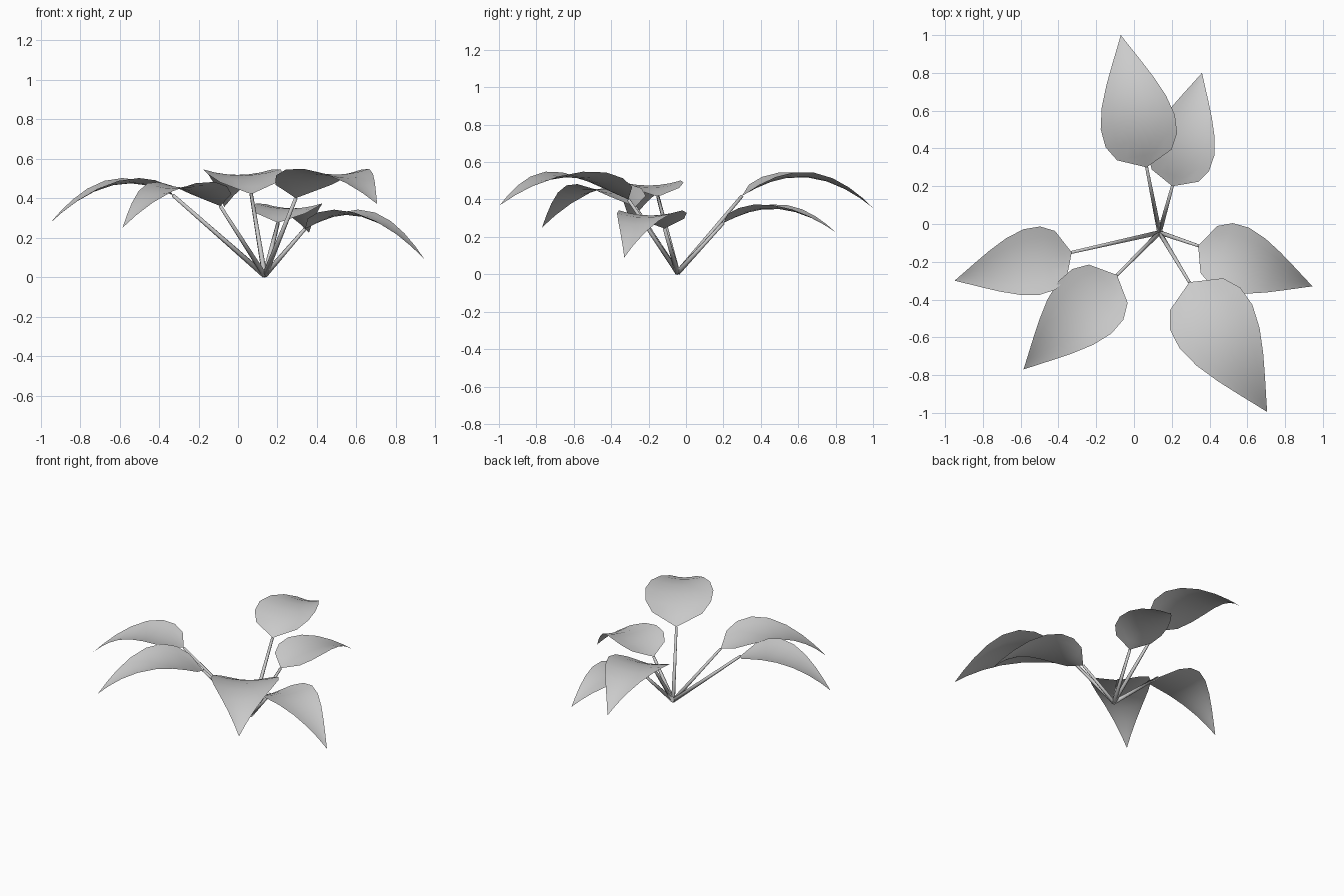
import bpy, bmesh, math
from mathutils import Vector

if "Cube" in bpy.data.objects:
    bpy.data.objects.remove(bpy.data.objects["Cube"])

ROOT = Vector((0.135, -0.045, 0.008))
ROWS, COLS = 8, 6

# name, blade base (x, y, z), blade tip (x, y, z), midrib peak height
LEAVES = [
    ("back",        (0.067, 0.30, 0.42),   (-0.07, 1.0, 0.355),    0.52),
    ("back_right",  (0.203, 0.20, 0.275),  (0.36, 0.80, 0.225),    0.35),
    ("left",        (-0.33, -0.15, 0.415), (-0.95, -0.30, 0.275),  0.475),
    ("front_left",  (-0.09, -0.27, 0.36),  (-0.585, -0.77, 0.25),  0.455),
    ("front_right", (0.293, -0.308, 0.40), (0.705, -0.995, 0.37),  0.52),
    ("right",       (0.34, -0.115, 0.245), (0.945, -0.33, 0.09),   0.315),
]


def finish(bm, name):
    bmesh.ops.recalc_face_normals(bm, faces=bm.faces)
    me = bpy.data.meshes.new(name)
    bm.to_mesh(me)
    bm.free()
    ob = bpy.data.objects.new(name, me)
    bpy.context.collection.objects.link(ob)
    for p in me.polygons:
        p.use_smooth = True
    return ob


# Thin tapered stalk from the shared root to the blade
def stem(name, end):
    d = end - ROOT
    bm = bmesh.new()
    bmesh.ops.create_cone(bm, cap_ends=True, segments=6, radius1=0.014,
                          radius2=0.009, depth=d.length)
    ob = finish(bm, name)
    ob.rotation_euler = d.to_track_quat('Z', 'Y').to_euler()
    ob.location = (ROOT + end) / 2


# Arched, slightly cupped single-surface blade with a pointed tip
def blade(name, base, tip, peak):
    flat = Vector((tip.x - base.x, tip.y - base.y, 0))
    side = Vector((flat.y, -flat.x, 0)).normalized()
    rise, fall = math.sqrt(peak - base.z), math.sqrt(peak - tip.z)
    top = rise / (rise + fall)
    bend = (rise + fall) ** 2
    bm = bmesh.new()
    rows = []
    for i in range(ROWS + 1):
        t = i / ROWS
        s = t - 0.045 * math.sin(2 * math.pi * t)
        p = base + flat * s
        p.z = peak - bend * (s - top) ** 2
        if i in (0, ROWS):
            rows.append([bm.verts.new(p)])
            continue
        w = 0.283 * flat.length * math.sin(math.pi * s ** 0.57)
        row = []
        for j in range(COLS + 1):
            u = 2 * j / COLS - 1
            row.append(bm.verts.new(p + side * w * u + Vector((0, 0, 0.15 * w * u * u))))
        rows.append(row)
    for a, b in zip(rows, rows[1:]):
        for j in range(COLS):
            if len(a) == 1:
                f = (a[0], b[j], b[j + 1])
            elif len(b) == 1:
                f = (a[j], b[0], a[j + 1])
            else:
                f = (a[j], b[j], b[j + 1], a[j + 1])
            bm.faces.new(f)
    bm.normal_update()
    if sum(f.normal.z for f in bm.faces) < 0:
        bmesh.ops.reverse_faces(bm, faces=bm.faces)
    me = bpy.data.meshes.new(name)
    bm.to_mesh(me)
    bm.free()
    for p in me.polygons:
        p.use_smooth = True
    bpy.context.collection.objects.link(bpy.data.objects.new(name, me))


for label, b, t, h in LEAVES:
    stem(label + "_stem", Vector(b))
    blade(label + "_leaf", Vector(b), Vector(t), h)
